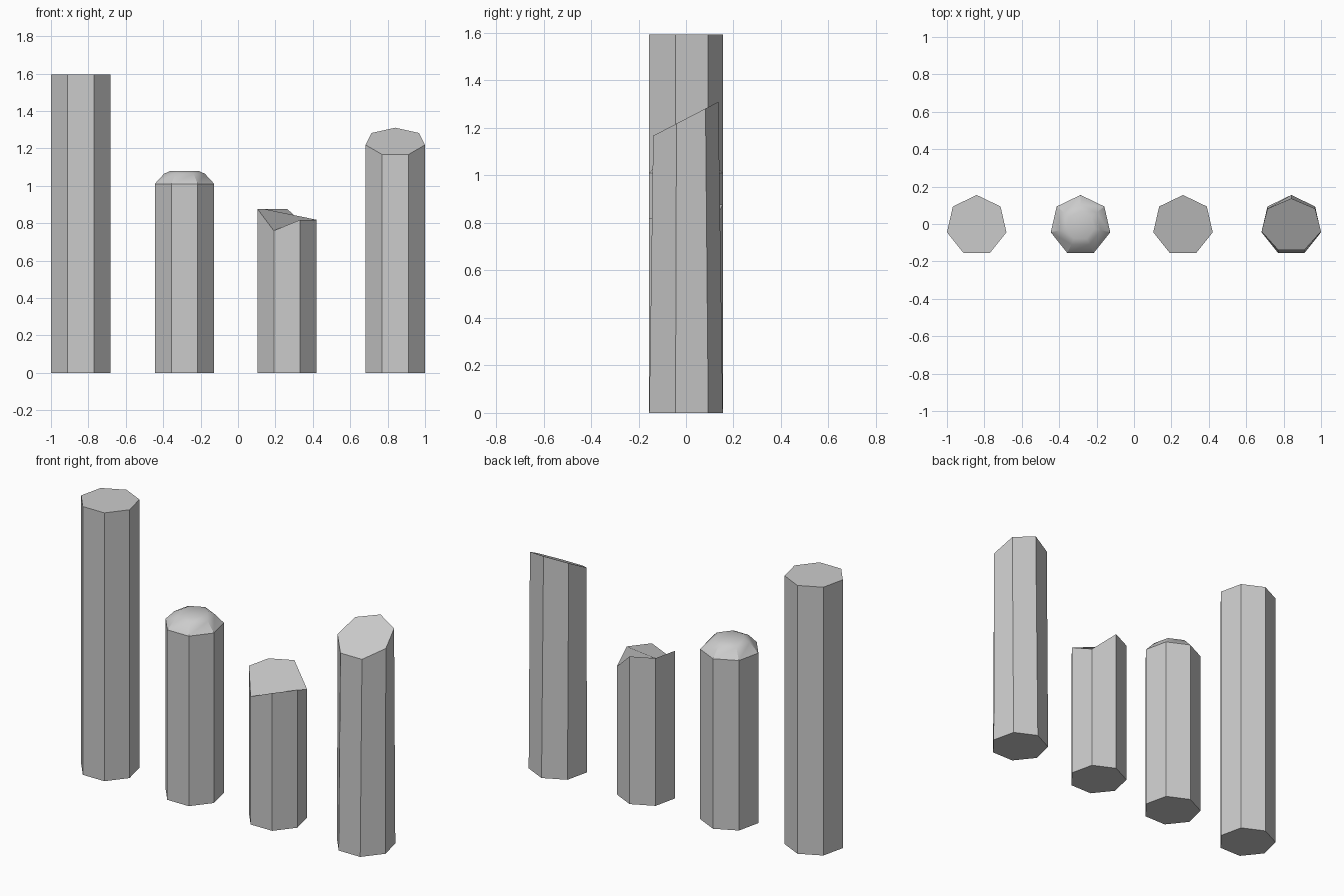
import bpy, bmesh
from math import pi, sin, cos, radians

if "Cube" in bpy.data.objects:
    bpy.data.objects.remove(bpy.data.objects["Cube"])

R, CY, N = 0.163, -0.008, 7


def ring(x, z, r=R, tilt=0.0):
    """Heptagon with a corner at the back; z is a height or one height per corner."""
    pts = []
    for k in range(N):
        a = pi / 2 + k * 2 * pi / N
        h = z[k] if isinstance(z, list) else z
        y = r * sin(a)
        pts.append((x + r * cos(a), CY + y * cos(tilt), h + y * sin(tilt)))
    return pts


def column(name, rings):
    """Skin a stack of rings and close both ends."""
    bm = bmesh.new()
    loops = [[bm.verts.new(p) for p in pts] for pts in rings]
    for lo, hi in zip(loops, loops[1:]):
        for i in range(N):
            j = (i + 1) % N
            bm.faces.new((lo[i], lo[j], hi[j], hi[i]))
    bm.faces.new(loops[0][::-1])
    bm.faces.new(loops[-1])
    mesh = bpy.data.meshes.new(name)
    bm.to_mesh(mesh)
    bm.free()
    obj = bpy.data.objects.new(name, mesh)
    bpy.context.collection.objects.link(obj)
    return obj


# Tall column with a flat top
column("flat_column", [ring(-0.841, 0), ring(-0.841, 1.594)])

# Column with a rounded cap
dome = column("domed_column", [ring(-0.286, 0), ring(-0.286, 1.01),
                               ring(-0.286, 1.064, 0.112), ring(-0.286, 1.08, 0.077)])
bpy.context.view_layer.objects.active = dome
dome.select_set(True)
bpy.ops.object.shade_smooth_by_angle(angle=radians(30))

# Short column with a broken, uneven top
column("broken_column", [ring(0.262, 0),
                         ring(0.262, [0.877, 0.877, 0.877, 0.76, 0.818, 0.818, 0.76])])

# Column with a slanted top, the end face tilted toward the front
column("slanted_column", [ring(0.841, 0), ring(0.841, 1.235, tilt=radians(27.5))])
